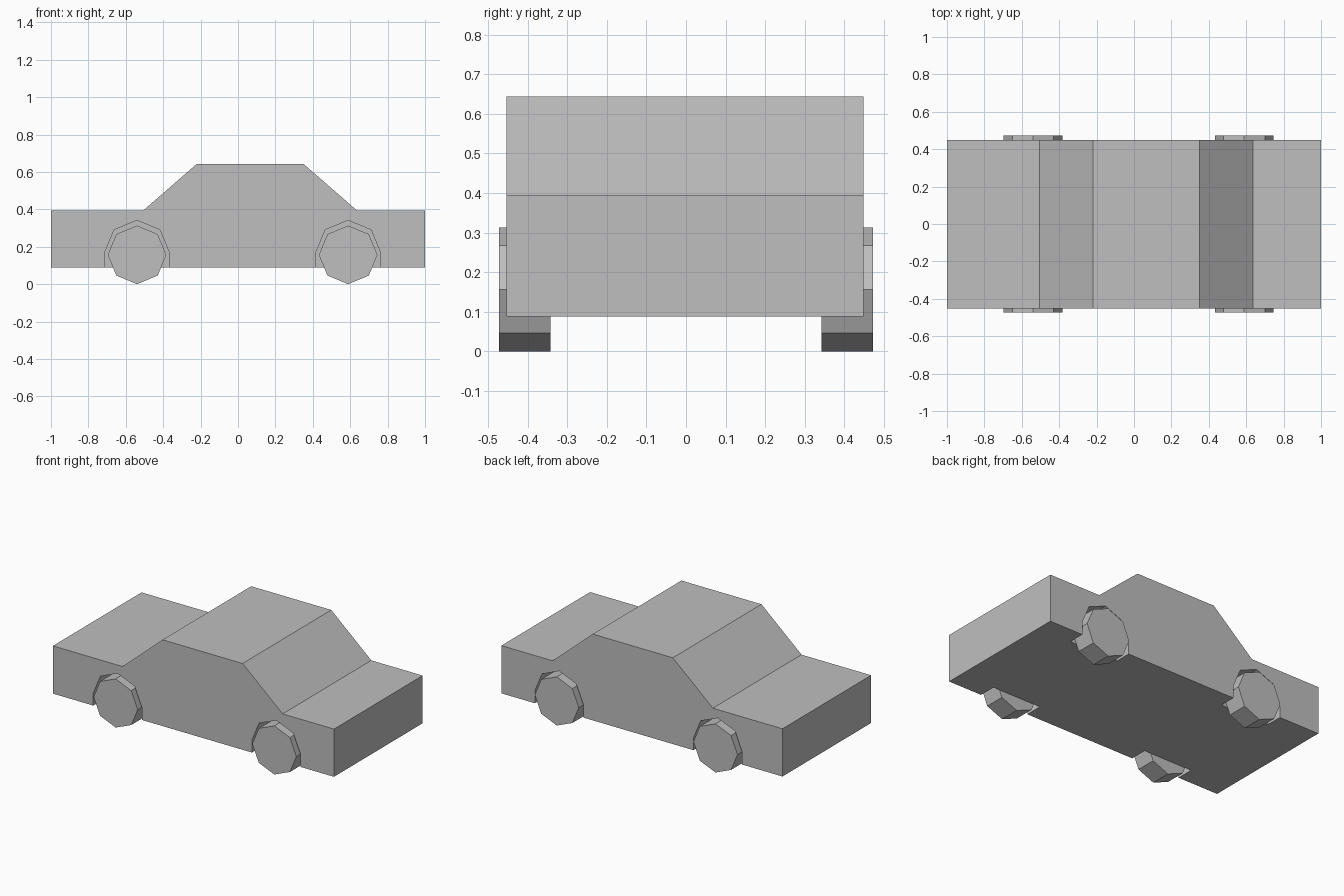
import bpy
import bmesh
from math import sin, cos, pi

if "Cube" in bpy.data.objects:
    bpy.data.objects.remove(bpy.data.objects["Cube"])

SIDE_L, SIDE_R = -0.453, 0.448      # body sides
WHEEL_OUT, WHEEL_IN = 0.472, 0.342  # wheel faces, distance from centre line
AXLES = {"rear": -0.54, "front": 0.589}

grey = bpy.data.materials.new("plain grey")
grey.diffuse_color = (0.52, 0.52, 0.52, 1)
grey.use_nodes = True
grey.node_tree.nodes["Principled BSDF"].inputs["Base Color"].default_value = grey.diffuse_color


def prism(name, profile, y0, y1):
    """Extrude an (x, z) outline along y into a closed flat-faced solid."""
    bm = bmesh.new()
    face = bm.faces.new([bm.verts.new((x, y0, z)) for x, z in profile])
    ext = bmesh.ops.extrude_face_region(bm, geom=[face])["geom"]
    moved = [v for v in ext if isinstance(v, bmesh.types.BMVert)]
    bmesh.ops.translate(bm, verts=moved, vec=(0, y1 - y0, 0))
    bmesh.ops.recalc_face_normals(bm, faces=bm.faces)
    mesh = bpy.data.meshes.new(name)
    bm.to_mesh(mesh)
    bm.free()
    mesh.materials.append(grey)
    obj = bpy.data.objects.new(name, mesh)
    bpy.context.collection.objects.link(obj)
    return obj


def octagon_arc(cx, cz, r, steps):
    """Points of an octagon, starting at +x and turning upward."""
    return [(cx + r * cos(i * pi / 4), cz + r * sin(i * pi / 4)) for i in range(steps)]


# Body: saloon outline with bonnet, cabin and boot
body = prism("car_body", [
    (-1, 0.088), (1, 0.088), (1, 0.395), (0.635, 0.395),
    (0.35, 0.643), (-0.22, 0.643), (-0.505, 0.395), (-1, 0.395),
], SIDE_L, SIDE_R)

cutters = []
for end, x in AXLES.items():
    for side, s in (("right", -1), ("left", 1)):
        # Wheel arch: half octagon with straight legs, cut into the side
        arch = octagon_arc(x, 0.168, 0.173, 5) + [(x - 0.173, 0.0), (x + 0.173, 0.0)]
        cutter = prism(f"{end}_{side}_arch_cutter", arch, s * WHEEL_IN, s * 0.6)
        cutter.hide_render = True
        cutters.append(cutter)
        mod = body.modifiers.new("arch", "BOOLEAN")
        mod.operation = "DIFFERENCE"
        mod.solver = "EXACT"
        mod.object = cutter
        # Wheel: octagonal disc standing on a corner
        prism(f"{end}_{side}_wheel", octagon_arc(x, 0.1565, 0.1565, 8),
              s * WHEEL_IN, s * WHEEL_OUT)

# Bake the arches and remove the cutters
bpy.context.view_layer.objects.active = body
for mod in list(body.modifiers):
    bpy.ops.object.modifier_apply(modifier=mod.name)
for cutter in cutters:
    bpy.data.objects.remove(cutter)
